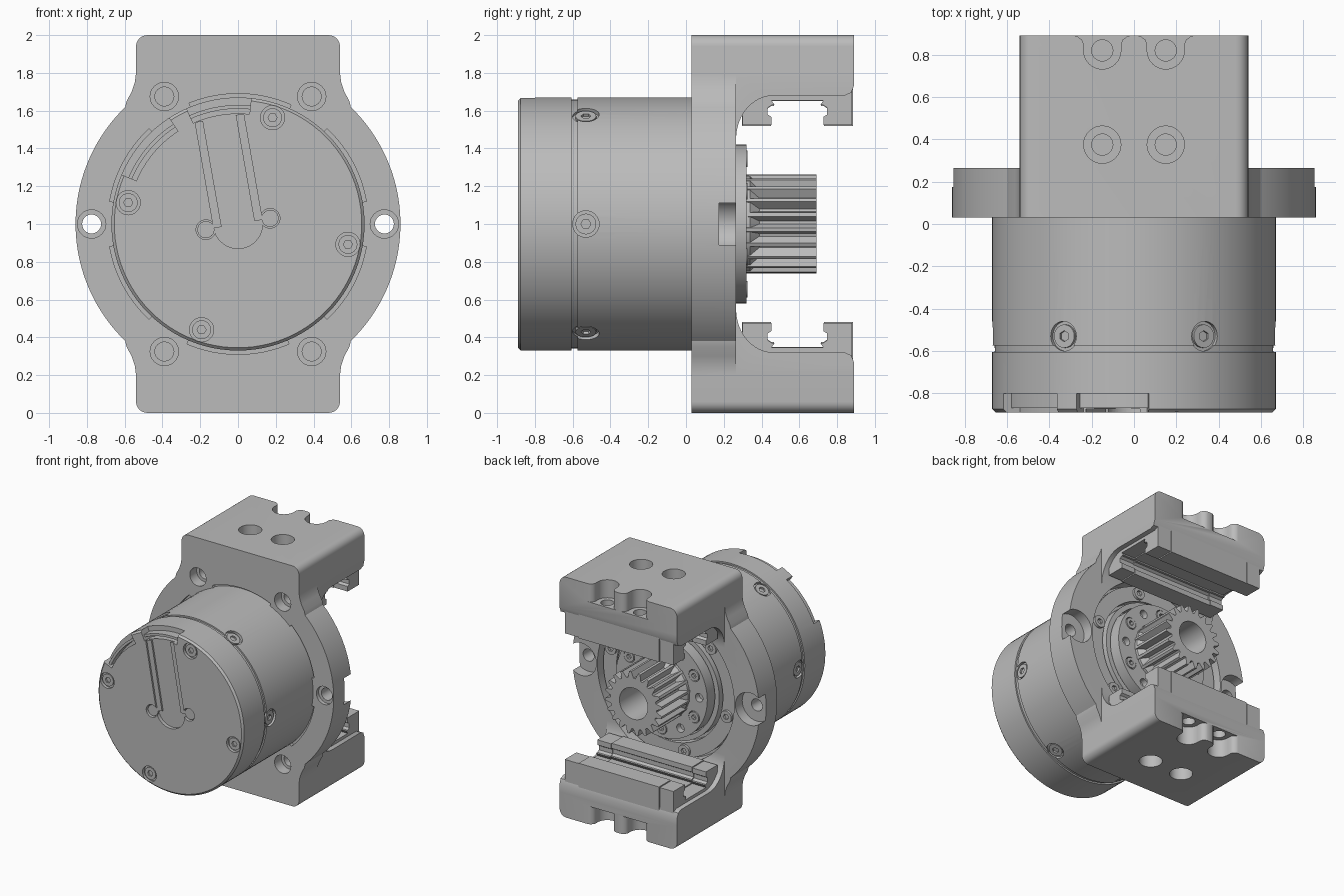
import bpy, bmesh
from math import sin, cos, pi, radians
from mathutils import Matrix, Vector

cube = bpy.data.objects.get("Cube")
if cube:
    bpy.data.objects.remove(cube)

grey = bpy.data.materials.new("machined_grey")
grey.use_nodes = True
colour = (0.5, 0.5, 0.5, 1)
grey.diffuse_color = colour
grey.node_tree.nodes["Principled BSDF"].inputs["Base Color"].default_value = colour
parts = []


def finish_mesh(name, bm, matrix=None):
    bmesh.ops.remove_doubles(bm, verts=bm.verts, dist=1e-5)
    bmesh.ops.recalc_face_normals(bm, faces=bm.faces)
    mesh = bpy.data.meshes.new(name)
    bm.to_mesh(mesh)
    bm.free()
    if matrix:
        mesh.transform(matrix)
    ob = bpy.data.objects.new(name, mesh)
    bpy.context.collection.objects.link(ob)
    parts.append(ob)
    return ob


def prism(name, pts, axis, a, b, matrix=None):
    """Extrude a flat outline along one axis, from a to b."""
    place = {"x": lambda u, v, w: (w, u, v), "y": lambda u, v, w: (u, w, v),
             "z": lambda u, v, w: (u, v, w)}[axis]
    bm = bmesh.new()
    face = bm.faces.new([bm.verts.new(place(u, v, a)) for u, v in pts])
    ext = bmesh.ops.extrude_face_region(bm, geom=[face])["geom"]
    shift = Vector(place(0, 0, b - a))
    bmesh.ops.translate(bm, vec=shift, verts=[v for v in ext if isinstance(v, bmesh.types.BMVert)])
    return finish_mesh(name, bm, matrix)


def lathe(name, profile, steps=96, closed=False):
    """Spin (radius, y) points about the motor axis."""
    bm = bmesh.new()
    vs = [bm.verts.new((r, y, 1)) for r, y in profile]
    es = [bm.edges.new(p) for p in zip(vs, vs[1:])]
    if closed:
        es.append(bm.edges.new((vs[-1], vs[0])))
    bmesh.ops.spin(bm, geom=vs + es, cent=(0, 0, 1), axis=(0, 1, 0), angle=2 * pi, steps=steps)
    return finish_mesh(name, bm)


def tube(name, r0, r1, a, b):
    return lathe(name, [(r0, a), (r1, a), (r1, b), (r0, b)], closed=True)


def arc(cx, cy, r, a0, a1, n=12, r2=None):
    return [(cx + r * cos(radians(a0 + (a1 - a0) * i / n)),
             cy + (r2 or r) * sin(radians(a0 + (a1 - a0) * i / n))) for i in range(n + 1)]


def circle(cx, cy, r, n=32):
    return arc(cx, cy, r, 0, 360, n)[:-1]


def sector(r0, r1, a0, a1):
    return arc(0, 1, r1, a0, a1, 16) + arc(0, 1, r0, a1, a0, 16)


def box(x0, x1, y0, y1):
    return [(x0, y0), (x1, y0), (x1, y1), (x0, y1)]


def cut(target, *cutter):
    """Carve a prism out of the target."""
    tool = prism("cutter", *cutter)
    mod = target.modifiers.new("cut", "BOOLEAN")
    mod.operation, mod.solver, mod.object = "DIFFERENCE", "EXACT", tool
    dg = bpy.context.evaluated_depsgraph_get()
    dg.update()
    mesh = bpy.data.meshes.new_from_object(target.evaluated_get(dg))
    target.modifiers.clear()
    target.data = mesh
    parts.remove(tool)
    bpy.data.objects.remove(tool)


def on_axis(radius, degrees, y):
    a = radians(degrees)
    return Vector((radius * cos(a), y, 1 + radius * sin(a)))


def flip(pts, s):
    return [(u, 1 + s * (v - 1)) for u, v in pts]


# Socket screw shared by every fastener: top at local z = 0
screw = prism("screw_master", circle(0, 0, 1, 24), "z", -1, 0)
cut(screw, circle(0, 0, 0.48, 6), "z", -0.6, 0.5)
parts.remove(screw)
screw_mesh = screw.data
bpy.data.objects.remove(screw)


def add_screw(name, loc, normal, r):
    ob = bpy.data.objects.new(name, screw_mesh)
    bpy.context.collection.objects.link(ob)
    turn = Vector(normal).to_track_quat("Z", "Y").to_matrix().to_4x4()
    ob.matrix_world = Matrix.Translation(loc) @ turn @ Matrix.Scale(r, 4)
    parts.append(ob)


# Motor housing with seam groove
motor = lathe("motor_housing", [(0, -0.89), (0.655, -0.89), (0.67, -0.875), (0.67, -0.605),
              (0.658, -0.605), (0.658, -0.575), (0.67, -0.575), (0.67, 0.07), (0, 0.07)])

# Arc openings in the front rim, each with an inner rib
for a0, a1 in ((84, 114), (123, 157)):
    cut(motor, sector(0.585, 0.72, a0, a1), "y", -1, -0.8)
    prism("rim_rib", sector(0.61, 0.63, a0 - 1, a1 + 1), "y", -0.87, -0.79)

# Tilted cable channel on the front cover
tilt = Matrix.Translation((0, 0, 1)) @ Matrix.Rotation(radians(-10), 4, "Y")
cut(motor, [(-0.13, 0.6)] + arc(0, 0, 0.13, 180, 360, 20) + [(0.13, 0.6)], "y", -1, -0.86, tilt)
for s in (-1, 1):
    prism("channel_ledge", box(s * 0.11 - 0.022, s * 0.11 + 0.022, 0, 0.57),
          "y", -0.875, -0.85, tilt)
    cut(motor, circle(s * 0.17, 1 + s * 0.03, 0.052), "y", -1, -0.855)
    prism("cover_pin", circle(s * 0.17, 1 + s * 0.03, 0.045), "y", -0.875, -0.85)

# Cover screws and side screws
for deg in (72, 169, -10.5, 251):
    p = on_axis(0.592, deg, 0)
    cut(motor, circle(p.x, p.z, 0.064), "y", -1, -0.865)
    add_screw("cover_screw", on_axis(0.592, deg, -0.88), (0, -1, 0), 0.05)
for deg in range(0, 360, 60):
    m = Matrix.Translation((0, 0, 1)) @ Matrix.Rotation(radians(90 - deg), 4, "Y")
    cut(motor, circle(0, -0.53, 0.07), "z", 0.645, 0.8, m)
    add_screw("side_screw", on_axis(0.66, deg, -0.53), on_axis(1, deg, 0) - Vector((0, 0, 1)), 0.055)

# Bracket: flange outline extruded to full depth
quarter = (arc(0.48, 1.94, 0.06, 90, 0, 6) + [(0.54, 1.8), (0.546, 1.75), (0.563, 1.7), (0.59, 1.65)]
           + arc(0, 1, 0.86, 46, 0, 20))
right_half = quarter + flip(quarter, -1)[-2::-1]
bracket = prism("bracket", right_half + [(-x, z) for x, z in right_half[::-1]], "y", 0.03, 0.89)

# Clear the space between the two arms, and trim the ears down to plate thickness
upper = [(1, 1.74), (0.89, 1.735), (0.875, 1.695), (0.84, 1.68)] + arc(0.465, 1.45, 0.2, 90, 180, 12, 0.23)
cut(bracket, upper + flip(upper, -1)[::-1], "x", -1, 1)
for s in (-1, 1):
    cut(bracket, box(min(s * 0.541, s), max(s * 0.541, s), -0.1, 2.1), "y", 0.265, 1)

# Rear bore, and relief arcs around the motor seat
cut(bracket, circle(0, 1, 0.63, 72), "y", 0.15, 0.5)
for a0, a1 in ((66, 112), (10, 47), (133, 170), (190, 227), (313, 350), (247, 293)):
    cut(bracket, sector(0.64, 0.69, a0, a1), "y", -0.1, 0.06)

for s in (-1, 1):
    # Side mounting holes with rear spot faces
    cut(bracket, circle(s * 0.775, 1, 0.135), "y", 0.175, 0.5)
    cut(bracket, circle(s * 0.775, 1, 0.05), "y", -0.1, 0.3)
    cut(bracket, circle(s * 0.775, 1, 0.075), "y", -0.1, 0.06)
    for t in (-1, 1):
        # Front flange holes
        cut(bracket, circle(s * 0.39, 1 + t * 0.675, 0.075), "y", -0.1, 0.12)
        cut(bracket, circle(s * 0.39, 1 + t * 0.675, 0.05), "y", 0, 0.22)
        # Arm bolt holes, the rear ones open to the edge
        x = s * 0.15
        flare = [(0.088, 0.85), (0.096, 0.87), (0.115, 0.885), (0.14, 0.893), (0.14, 1)]
        pocket = (arc(x, 0.82, 0.088, 180, 360, 16) + [(x + u, v) for u, v in flare]
                  + [(x - u, v) for u, v in flare[::-1]])
        cut(bracket, pocket, "z", 1 + t * 0.85, 1 + t * 1.1)
        cut(bracket, circle(x, 0.375, 0.088), "z", 1 + t * 0.85, 1 + t * 1.1)
        for y in (0.375, 0.82):
            cut(bracket, circle(x, y, 0.05), "z", 1 + t * 0.74, 1 + t * 0.9)

# Linear guide carriages on both arms, with end caps
half = [(0.296, 1.72), (0.296, 1.52), (0.45, 1.52), (0.45, 1.562), (0.43, 1.575),
        (0.43, 1.61), (0.45, 1.624), (0.468, 1.624), (0.45, 1.65)]
guide = half + [(1.18 - y, z) for y, z in half[::-1]]
cap = [(0.59 + (y - 0.59) * 0.985, z + 0.005) for y, z in guide]
for t, side in ((1, "upper"), (-1, "lower")):
    prism(side + "_carriage", flip(guide, t), "x", -0.37, 0.37)
    for s in (-1, 1):
        prism(side + "_carriage_end_cap", flip(cap, t), "x", s * 0.375, s * 0.5)

# Bearing rings inside the rear bore
tube("outer_bearing_ring", 0.49, 0.61, 0.14, 0.215)
tube("inner_bearing_ring", 0.43, 0.47, 0.14, 0.235)
for i in range(6):
    add_screw("ring_screw", on_axis(0.55, 15 + i * 60, 0.235), (0, 1, 0), 0.05)

# Output hub with alternating screws and holes
hub = tube("output_hub", 0.13, 0.42, 0.14, 0.32)
for i in range(12):
    p = on_axis(0.345, i * 30, 0)
    cut(hub, circle(p.x, p.z, 0.05 if i % 2 else 0.035, 20), "y", 0.27, 0.5)
    if i % 2:
        add_screw("hub_screw", on_axis(0.345, i * 30, 0.325), (0, 1, 0), 0.044)

# Pinion with hollow bore and cutter run-out collar
teeth = 20
tooth = ((0.0, 0.212), (0.24, 0.212), (0.5, 0.262), (0.74, 0.262))
outline = []
for i in range(teeth):
    for f, r in tooth:
        p = on_axis(r, 360 * (i + f) / teeth, 0)
        outline.append((p.x, p.z))
pinion = prism("pinion", outline, "y", 0.31, 0.69)
cut(pinion, circle(0, 1, 0.13, 48), "y", 0.2, 0.8)
lathe("pinion_collar", [(0.131, 0.31), (0.258, 0.31), (0.256, 0.34), (0.21, 0.39), (0.131, 0.39)], closed=True)

# Material and smooth shading with crisp edges
bpy.ops.object.select_all(action="DESELECT")
for ob in parts:
    ob.data.materials.clear()
    ob.data.materials.append(grey)
    ob.data.polygons.foreach_set("material_index", [0] * len(ob.data.polygons))
    ob.select_set(True)
bpy.context.view_layer.objects.active = motor
bpy.ops.object.shade_smooth_by_angle(angle=radians(30))
